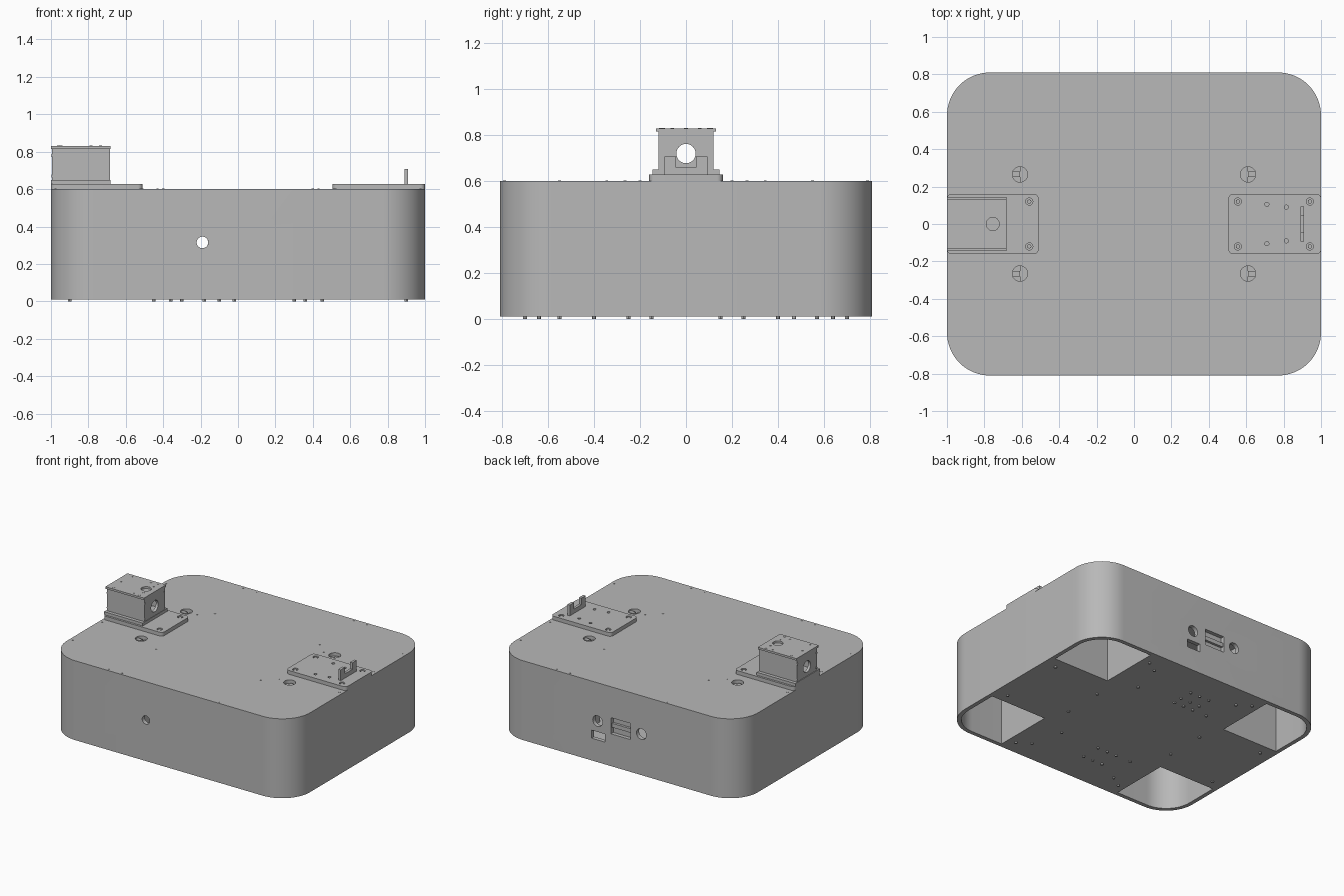
import bpy, bmesh, math
from mathutils import Matrix

if "Cube" in bpy.data.objects:
    bpy.data.objects.remove(bpy.data.objects["Cube"])


def material(name, rgb):
    m = bpy.data.materials.new(name)
    m.use_nodes = True
    m.diffuse_color = (*rgb, 1)
    m.node_tree.nodes["Principled BSDF"].inputs["Base Color"].default_value = (*rgb, 1)
    return m


GREY = material("plain_grey", (0.48, 0.48, 0.48))


def finish(name, bm):
    bmesh.ops.recalc_face_normals(bm, faces=bm.faces)
    mesh = bpy.data.meshes.new(name)
    bm.to_mesh(mesh)
    bm.free()
    ob = bpy.data.objects.new(name, mesh)
    mesh.materials.append(GREY)
    bpy.context.collection.objects.link(ob)
    return ob


def prism(name, points, z0, z1):
    bm = bmesh.new()
    face = bm.faces.new([bm.verts.new((x, y, z0)) for x, y in points])
    top = bmesh.ops.extrude_face_region(bm, geom=[face])["geom"]
    bmesh.ops.translate(bm, vec=(0, 0, z1 - z0),
                        verts=[v for v in top if isinstance(v, bmesh.types.BMVert)])
    return finish(name, bm)


def arc(cx, cy, r, start, steps=16):
    return [(cx + r * math.cos(start + math.pi / 2 * i / steps),
             cy + r * math.sin(start + math.pi / 2 * i / steps)) for i in range(steps + 1)]


def rounded(x0, x1, y0, y1, r, steps=16):
    corners = [(x1 - r, y1 - r), (x0 + r, y1 - r), (x0 + r, y0 + r), (x1 - r, y0 + r)]
    return [p for i, c in enumerate(corners) for p in arc(*c, r, i * math.pi / 2, steps)]


def box(name, x0, x1, y0, y1, z0, z1):
    return prism(name, [(x0, y0), (x1, y0), (x1, y1), (x0, y1)], z0, z1)


def rods(name, centres, r, length, axis="Z", sides=24):
    """Several cylinders along one axis, joined in a single object."""
    turn = {"Z": Matrix(), "X": Matrix.Rotation(math.pi / 2, 4, "Y"),
            "Y": Matrix.Rotation(math.pi / 2, 4, "X")}[axis]
    bm = bmesh.new()
    for c in centres:
        bmesh.ops.create_cone(bm, cap_ends=True, segments=sides, radius1=r, radius2=r,
                              depth=length, matrix=Matrix.Translation(c) @ turn)
    return finish(name, bm)


def cut(ob, *cutters):
    for c in cutters:
        mod = ob.modifiers.new("cut", "BOOLEAN")
        mod.operation, mod.solver, mod.object = "DIFFERENCE", "EXACT", c
        bpy.context.view_layer.update()
        mesh = bpy.data.meshes.new_from_object(
            ob.evaluated_get(bpy.context.evaluated_depsgraph_get()))
        ob.modifiers.clear()
        ob.data = mesh
        bpy.data.objects.remove(c)
    return ob


def mirrored(points, z, x_too=True):
    signs = (1, -1) if x_too else (1,)
    return [(sx * x, sy * y, z) for x, y in points for sx in signs
            for sy in ((1, -1) if y else (1,))]


# Main housing: hollow rounded box with four corner wells open below
body = prism("housing", rounded(-1, 1, -0.81, 0.81, 0.23), 0.01, 0.6)
bay = [(0.97, 0.31), (0.49, 0.31), (0.49, 0.78)]
flip = lambda pts, sx, sy: [(sx * x, sy * y) for x, y in pts]
cross = (bay + flip(bay, -1, 1)[::-1] + flip(bay, -1, -1) + flip(bay, 1, -1)[::-1])
cut(body, prism("bay_cutter", cross, 0.03, 0.57))
well = [(0.51, 0.33), (0.97, 0.33)] + arc(0.77, 0.58, 0.2, 0) + [(0.51, 0.78)]
for sx in (1, -1):
    for sy in (1, -1):
        cut(body, prism("well_cutter", flip(well, sx, sy), -0.1, 0.57))

# Cable hole at the front and connector openings at the back
cut(body,
    rods("front_hole_cutter", [(-0.19, -0.8, 0.315)], 0.031, 0.2, "Y", 32),
    rods("back_hole_cutter", [(-0.2, 0.8, 0.315), (0.16, 0.8, 0.315)], 0.04, 0.2, "Y", 32),
    box("socket_cutter", -0.11, 0.05, 0.7, 0.9, 0.25, 0.37),
    box("port_cutter", 0.1, 0.21, 0.7, 0.9, 0.175, 0.235),
    rods("lid_hole_cutter", mirrored([(0.61, 0.265)], 0.6), 0.041, 0.2, "Z", 32))
box("socket_bar", -0.11, 0.05, 0.782, 0.8, 0.295, 0.325)
box("socket_back", -0.11, 0.05, 0.765, 0.782, 0.25, 0.37)

# Latches inside the round lid openings
for sx, sy in ((1, 1), (1, -1), (-1, 1), (-1, -1)):
    x0, x1 = sorted((sx * 0.61, sx * 0.65))
    box("lid_latch", x0, x1, sy * 0.265 - 0.015, sy * 0.265 + 0.015, 0.57, 0.59)
    x0, x1 = sorted((sx * 0.565, sx * 0.61))
    box("latch_shelf", x0, x1, sy * 0.265 - 0.045, sy * 0.265 + 0.045, 0.56, 0.575)

# Lid screws
rods("lid_screws", mirrored([(0.4, 0.79), (0.51, 0.79), (0.975, 0.55), (0.975, 0.2),
                             (0.43, 0.345), (0.52, 0.265)], 0.6), 0.006, 0.004, sides=10)

# Floor screws
rods("floor_screws", mirrored([(0.3, 0.4), (0.36, 0.64), (0.45, 0.15), (0.9, 0.25),
                               (0.45, 0.7)], 0.006)
     + [(-0.18 + 0.08 * i, y, 0.006) for i in range(3) for y in (0.4, 0.47, 0.57, -0.4, -0.55)],
     0.009, 0.012, sides=12)

# Mounting plates
for name, x0, x1, bolts in (("left_mount_plate", 0.505, 1, (0.555, 0.94)),
                            ("right_mount_plate", -1, -0.51, (-0.56,))):
    plate = prism(name, rounded(x0, x1, -0.16, 0.16, 0.025, 6), 0.6, 0.628)
    spots = mirrored([(x, 0.12) for x in bolts], 0.63, False)
    cut(plate, rods("bolt_cutter", spots, 0.019, 0.03))
    rods(name + "_bolts", [(x, y, 0.618) for x, y, z in spots], 0.011, 0.012)
    if x0 > 0:
        cut(plate, rods("pin_cutter", mirrored([(0.71, 0.105), (0.815, 0.09)], 0.63, False),
                        0.011, 0.05))

# Forked upright bracket
bracket = box("fork_bracket", 0.89, 0.91, -0.093, 0.093, 0.628, 0.708)
cut(bracket, box("notch_cutter", 0.8, 1, -0.043, 0.043, 0.66, 0.8))

# Tower: foot flange, hollow case with a hole through it, cap
box("tower_foot", -1, -0.682, -0.145, 0.145, 0.628, 0.65)
case = box("tower_case", -0.995, -0.685, -0.12, 0.12, 0.65, 0.815)
cut(case, box("case_cutter", -0.975, -0.705, -0.1, 0.1, 0.66, 0.805),
    rods("shaft_cutter", [(-0.84, 0, 0.72)], 0.042, 0.5, "X", 32))
cap = box("tower_cap", -1, -0.682, -0.13, 0.13, 0.815, 0.83)
cut(cap, rods("cap_cutter", [(-0.755, 0, 0.82)], 0.035, 0.1, "Z", 32))
rods("cap_screws", mirrored([(-0.945, 0.11), (-0.735, 0.11), (-0.785, 0.1), (-0.96, 0),
                             (-0.735, 0.06)], 0.83, False), 0.008, 0.004, sides=12)
rods("case_screws", [(x, y, z) for x in (-0.99, -0.692) for y in (-0.11, 0.11)
                     for z in (0.67, 0.78)], 0.008, 0.016, "X", 12)

# Shading
bpy.ops.object.select_all(action="DESELECT")
for ob in bpy.context.collection.objects:
    if ob.type == "MESH" and GREY.name in ob.data.materials:
        ob.select_set(True)
        bpy.context.view_layer.objects.active = ob
bpy.ops.object.shade_smooth_by_angle(angle=math.radians(30))
